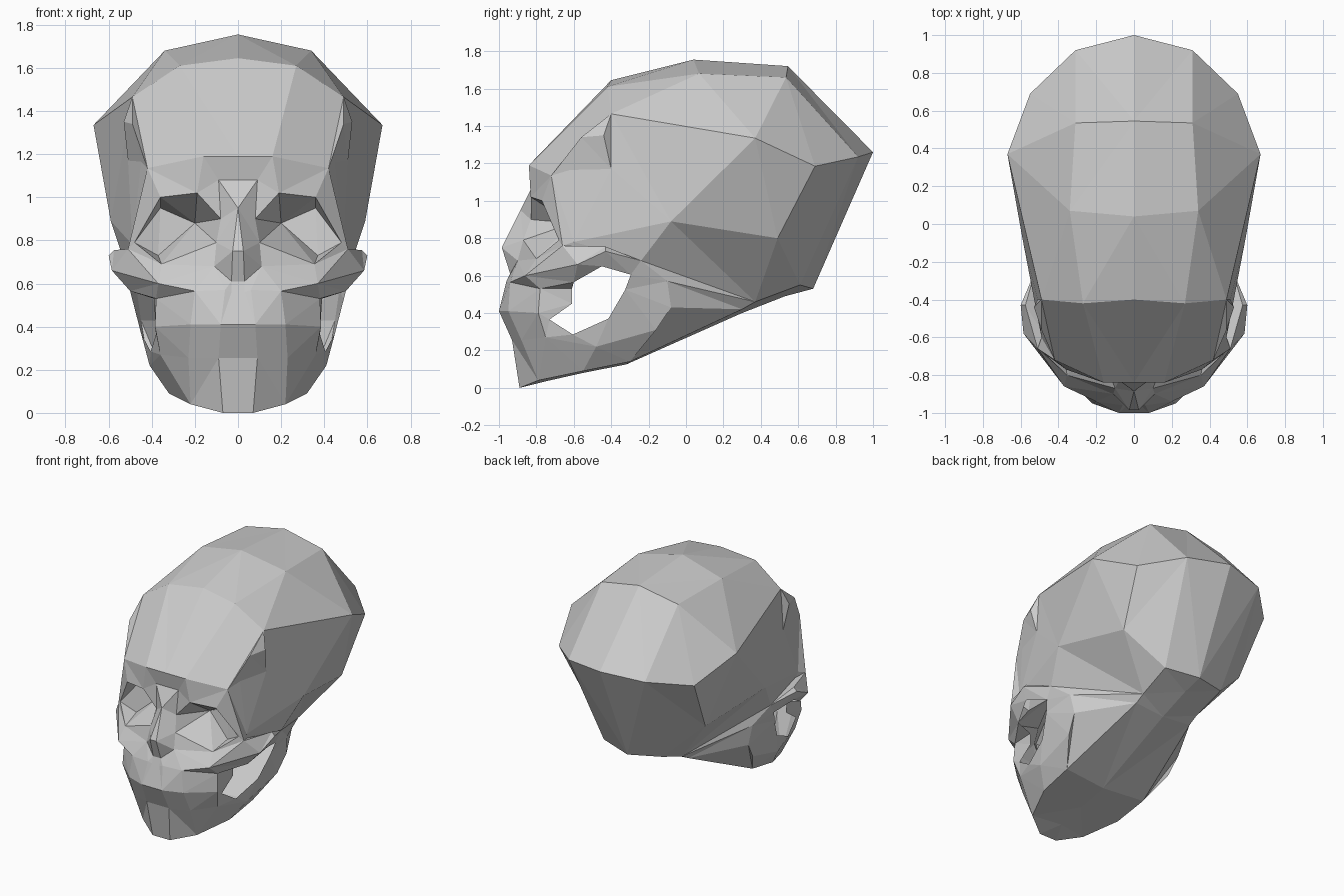
import bpy, bmesh
from mathutils import Vector

if "Cube" in bpy.data.objects:
    bpy.data.objects.remove(bpy.data.objects["Cube"])


def part(name, *strips, centre=(0, -0.1, 0.75)):
    """Loft rows of points into flat facets, then mirror across x."""
    bm = bmesh.new()
    for rows in strips:
        for a, b in zip(rows, rows[1:]):
            for i in range(len(a) - 1):
                ring = list(dict.fromkeys([a[i], a[i + 1], b[i + 1], b[i]]))
                if len(ring) > 2:
                    bm.faces.new([bm.verts.new(p) for p in ring])
    bmesh.ops.remove_doubles(bm, verts=bm.verts, dist=0.001)
    bmesh.ops.triangulate(bm, faces=[f for f in bm.faces if len(f.verts) == 4],
                          quad_method='SHORT_EDGE')
    bmesh.ops.recalc_face_normals(bm, faces=bm.faces)
    c = Vector(centre)
    if sum((f.calc_center_median() - c).dot(f.normal) * f.calc_area() for f in bm.faces) < 0:
        bmesh.ops.reverse_faces(bm, faces=bm.faces)
    me = bpy.data.meshes.new(name)
    bm.to_mesh(me)
    bm.free()
    ob = bpy.data.objects.new(name, me)
    bpy.context.collection.objects.link(ob)
    m = ob.modifiers.new("mirror", 'MIRROR')
    m.merge_threshold = 0.002
    return ob


# Shared landmarks (one half)
brow_mid, brow_in, brow_out = (0, -.84, 1.19), (.16, -.84, 1.19), (.42, -.72, 1.135)
temple_a, temple_b, temple_top = (.49, -.56, 1.34), (.53, -.44, 1.35), (.49, -.40, 1.465)
wall_front, wall_mid, wall_low = (.45, -.62, 1.165), (.51, -.40, 1.17), (.49, -.60, .78)
side_wide, side_back, crown_back = (.67, .37, 1.335), (.55, .69, 1.185), (0, 1, 1.26)
back_edge = (.31, .92, 1.235)
ear, rear, mastoid = (.59, -.08, .89), (.50, .49, .80), (.23, .37, .46)
base_side, base_mid, base_low = (.24, .61, .55), (0, .68, .53), (0, .53, .49)
throat = (0, .30, .40)
arch_root, arch_top = (.52, -.24, .68), (.575, -.43, .755)
socket = [(.08, -.83, .90), (.19, -.83, 1.02), (.36, -.77, 1.0),
          (.48, -.68, .79), (.355, -.80, .69), (.10, -.87, .79)]
socket_in, socket_up, socket_dn = (.20, -.61, .88), (.36, -.62, .95), (.37, -.65, .73)
bridge_mid, bridge_side, bridge_tip = (0, -.82, 1.08), (.09, -.82, 1.08), (0, -.885, .95)
cheek_top, cheek_low, cheek_front = (.51, -.66, .76), (.50, -.60, .565), (.38, -.78, .53)
nose_side, muzzle, molar = (.11, -.90, .68), (.20, -.94, .565), (.39, -.61, .53)
spine_mid, spine, nose_base = (0, -.955, .56), (.03, -.955, .56), (.06, -.96, .57)
gum = [(0, -.93, .255), (.09, -.93, .255), (.23, -.88, .255), (.36, -.75, .27)]
ramus_top, mouth_back = (.51, -.295, .605), (.38, -.73, .365)
chin_mid, chin, chin_side, chin_under = (0, -.89, 0), (.07, -.89, 0), (.22, -.79, .04), (0, -.75, .035)

# Domed top and back of the cranium
part("cranium_cap", [
    [brow_mid, brow_in, brow_out],
    [(0, -.40, 1.645), (.27, -.42, 1.61), temple_top],
    [(0, .04, 1.755), (.34, .07, 1.68), side_wide],
    [(0, .545, 1.72), (.31, .535, 1.66), side_back],
    [crown_back, back_edge, side_back]],
    [[brow_out, temple_top], [temple_a, temple_b]])

# Sides, rear and underside of the cranium
part("cranium_side", [
    [wall_front, wall_mid, temple_top, side_wide, side_back, back_edge, crown_back],
    [wall_low, ear, ear, ear, rear, base_side, base_mid],
    [(.48, -.58, .74), arch_root, arch_root, mastoid, mastoid, base_side, base_mid]],
    [[mastoid, base_side, base_mid], [throat, base_low, base_low]])

# Recess below the temple ridge and behind the eye rim
part("temple", [
    [brow_out, temple_a, temple_b, temple_top],
    [wall_front, wall_front, wall_mid, wall_mid]],
    [[brow_out, cheek_top], [wall_front, wall_low]])

# Brow and rim round the eye socket
part("eye_rim", [
    socket[:5],
    [bridge_side, brow_in, brow_out, cheek_top, cheek_top]],
    [[brow_mid, brow_in], [bridge_mid, bridge_side]])

# Hollow eye sockets
part("eye_socket",
     [socket + socket[:1],
      [socket_in, socket_in, socket_up, socket_dn, socket_dn, socket_in, socket_in]],
     [[socket_in, socket_up], [socket_in, socket_dn]], centre=(.2, .6, .87))

# Narrow nose ridge with steep sides
part("nose", [[bridge_mid, bridge_side], [bridge_tip, socket[0]]], [
    [bridge_tip, bridge_tip, socket[0]],
    [(0, -.985, .75), (.025, -.985, .75), socket[5]],
    [(0, -.94, .61), (.03, -.94, .61), nose_side],
    [spine_mid, spine, nose_base]],
    [[nose_side, muzzle], [nose_base, nose_base]])

# Cheekbone and arch running back to the ear
part("cheekbone", [
    [socket[5], socket[4], cheek_top, arch_top, arch_root],
    [nose_side, (.37, -.86, .60), (.585, -.58, .66), (.60, -.43, .73), arch_root],
    [muzzle, cheek_front, cheek_low, (.56, -.45, .65), ramus_top]],
    [[cheek_top, arch_top, arch_root], [wall_low, (.48, -.58, .74), arch_root]],
    [[cheek_front, cheek_low], [molar, molar]])

# Upper jaw and tooth band
part("upper_jaw", [
    [spine_mid, spine, nose_base, muzzle, cheek_front, molar],
    [(0, -1, .41), (.06, -1, .41), (.08, -1, .41), (.22, -.95, .41), (.385, -.79, .40), (.385, -.61, .45)],
    [gum[0], gum[1], gum[1], gum[2], gum[3], mouth_back]])

# Lower jaw: from the ear forward to the chin, closed underneath
part("lower_jaw", [
    [arch_root, mastoid, mastoid, throat],
    [ramus_top, (.47, -.10, .57), mastoid, throat],
    [(.49, -.325, .525), (.45, -.08, .43), (.23, .30, .42), throat],
    [(.45, -.415, .37), (.43, -.16, .31), (.33, -.30, .14), (0, -.32, .125)],
    [(.405, -.605, .285), (.41, -.48, .22), (.32, -.55, .09), (0, -.55, .08)],
    [mouth_back, gum[3], chin_side, chin_under]],
    [[gum[3], chin_side, chin_under],
     [gum[2], chin_side, chin_under],
     [gum[1], chin, chin_mid],
     [gum[0], chin_mid, chin_mid]])
